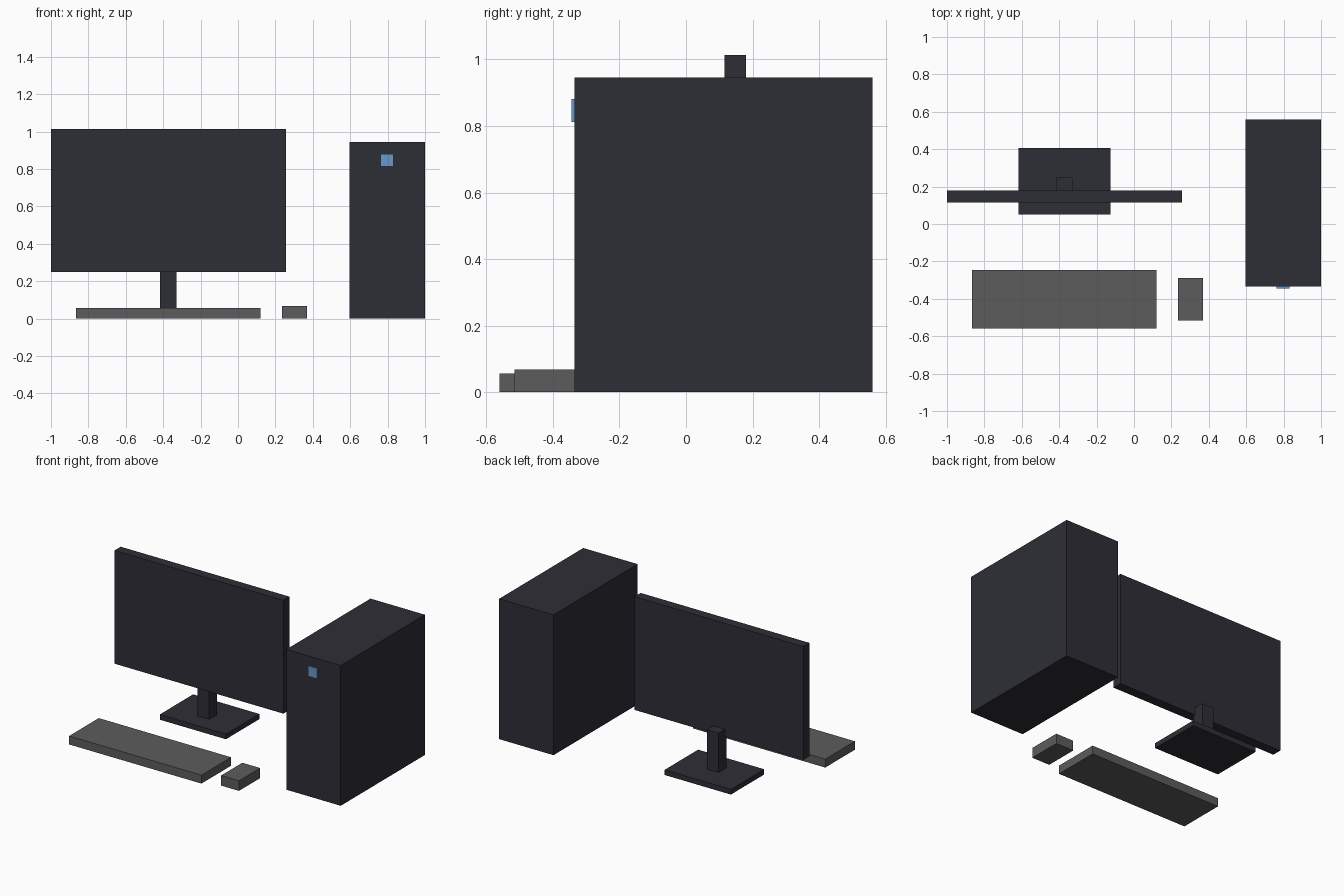
import bpy
import bmesh
from mathutils import Vector

default = bpy.data.objects.get("Cube")
if default:
    bpy.data.objects.remove(default, do_unlink=True)


def make_material(name, rgb):
    mat = bpy.data.materials.new(name)
    mat.use_nodes = True
    mat.diffuse_color = (*rgb, 1)
    mat.node_tree.nodes["Principled BSDF"].inputs["Base Color"].default_value = (*rgb, 1)
    return mat


charcoal = make_material("charcoal plastic", (0.027, 0.027, 0.037))
grey = make_material("grey plastic", (0.107, 0.107, 0.107))
blue = make_material("blue light", (0.14, 0.31, 0.61))


def box(name, mat, x, y, z):
    """Flat-faced box spanning the given (low, high) range on each axis."""
    spans = (x, y, z)
    size = Vector([high - low for low, high in spans])
    bm = bmesh.new()
    bmesh.ops.create_cube(bm, size=1)
    bmesh.ops.scale(bm, vec=size, verts=bm.verts)
    mesh = bpy.data.meshes.new(name)
    bm.to_mesh(mesh)
    bm.free()
    mesh.materials.append(mat)
    obj = bpy.data.objects.new(name, mesh)
    obj.location = [(low + high) / 2 for low, high in spans]
    bpy.context.collection.objects.link(obj)
    return obj


# Monitor on its stand
box("monitor_screen", charcoal, (-1, 0.257), (0.115, 0.18), (0.25, 1.013))
box("monitor_neck", charcoal, (-0.416, -0.33), (0.165, 0.248), (0.03, 0.3))
box("monitor_base", charcoal, (-0.618, -0.125), (0.05, 0.405), (0, 0.035))

# Computer tower with its power light
box("tower_case", charcoal, (0.595, 1), (-0.335, 0.56), (0, 0.945))
box("tower_light", blue, (0.763, 0.831), (-0.344, -0.335), (0.812, 0.881))

# Keyboard and mouse
box("keyboard", grey, (-0.866, 0.12), (-0.56, -0.245), (0, 0.057))
box("mouse", grey, (0.235, 0.368), (-0.515, -0.29), (0, 0.068))
